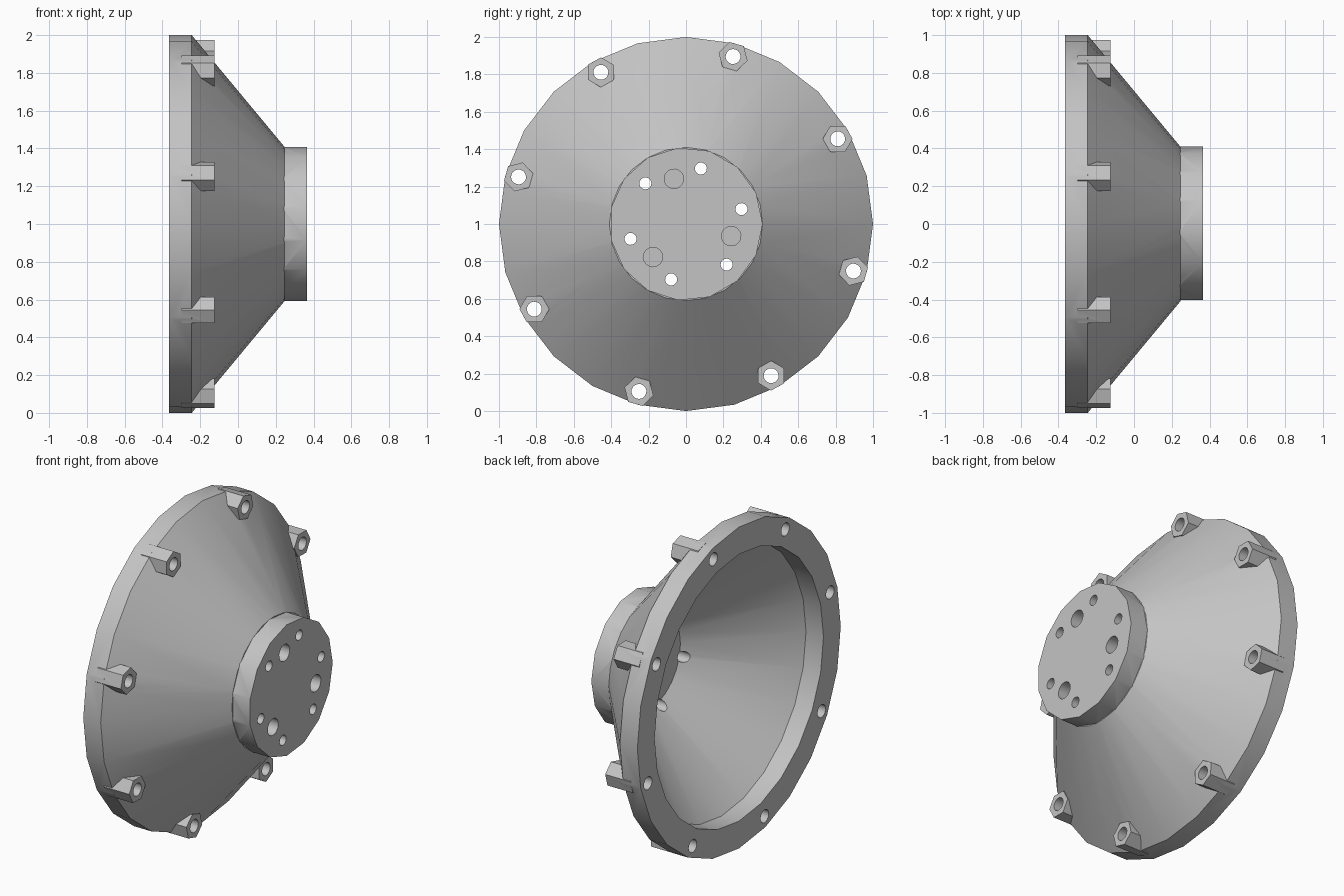
import bpy, bmesh
from math import sin, cos, radians, pi

cube = bpy.data.objects.get("Cube")
if cube:
    bpy.data.objects.remove(cube, do_unlink=True)

metal = bpy.data.materials.new("plain grey metal")
metal.use_nodes = True
GREY = (0.55, 0.55, 0.55, 1)
metal.diffuse_color = GREY
metal.node_tree.nodes["Principled BSDF"].inputs["Base Color"].default_value = GREY


def finish(name, bm):
    bmesh.ops.recalc_face_normals(bm, faces=bm.faces)
    mesh = bpy.data.meshes.new(name)
    bm.to_mesh(mesh)
    bm.free()
    mesh.materials.append(metal)
    obj = bpy.data.objects.new(name, mesh)
    bpy.context.collection.objects.link(obj)
    return obj


def lathe(name, profile, sides):
    """Revolve a closed (x, radius) profile about the x axis."""
    bm = bmesh.new()
    rings = [[bm.verts.new((x, r * cos(2 * pi * i / sides), r * sin(2 * pi * i / sides)))
              for i in range(sides)] for x, r in profile]
    for k, a in enumerate(rings):
        b = rings[(k + 1) % len(rings)]
        for i in range(sides):
            j = (i + 1) % sides
            bm.faces.new((a[i], a[j], b[j], b[i]))
    return finish(name, bm)


def add_prism(bm, x0, x1, y, z, radius, sides, turn=0):
    ends = [[bm.verts.new((x, y + radius * cos(turn + 2 * pi * i / sides),
                           z + radius * sin(turn + 2 * pi * i / sides)))
             for i in range(sides)] for x in (x0, x1)]
    for end in ends:
        bm.faces.new(end)
    for i in range(sides):
        j = (i + 1) % sides
        bm.faces.new((ends[0][i], ends[0][j], ends[1][j], ends[1][i]))


def prism_ring(name, count, start, circle, x0, x1, radius, sides, turn=0):
    """Prisms along x, spaced evenly round a circle and turned to face outward."""
    bm = bmesh.new()
    for k in range(count):
        a = radians(start) + 2 * pi * k / count
        add_prism(bm, x0, x1, circle * cos(a), circle * sin(a), radius, sides, a + turn)
    return finish(name, bm)


def combine(target, other, operation):
    mod = target.modifiers.new(operation, "BOOLEAN")
    mod.operation = operation
    mod.solver = "EXACT"
    mod.object = other
    bpy.context.view_layer.objects.active = target
    bpy.ops.object.modifier_apply(modifier=mod.name)
    bpy.data.objects.remove(other, do_unlink=True)


# Hollow cone with a thick flange at its wide end
housing = lathe("flanged_cone_housing", [
    (-0.365, 0.83), (-0.365, 1.0), (-0.245, 1.0),
    (0.245, 0.41), (0.245, 0.29), (-0.245, 0.83)], 24)

# Round hub closing the narrow end
hub = bmesh.new()
add_prism(hub, 0.243, 0.365, 0, 0, 0.41, 15)
combine(housing, finish("hub", hub), "UNION")

# Hexagonal bosses on the flange
combine(housing, prism_ring("hex_bosses", 8, 29.3, 0.93, -0.3, -0.125, 0.08, 6, pi / 6), "UNION")

# Bolt holes, hub through holes and blind dowel holes
for cutter in (
        prism_ring("flange_holes", 8, 29.3, 0.93, -0.45, -0.1, 0.04, 16),
        prism_ring("hub_holes", 6, 15, 0.307, 0.1, 0.45, 0.032, 16),
        prism_ring("dowel_holes", 3, 105, 0.25, 0.28, 0.45, 0.052, 16)):
    combine(housing, cutter, "DIFFERENCE")

# Stand on the ground with smooth curved walls and crisp edges
for v in housing.data.vertices:
    v.co.z += 1.0
bpy.ops.object.select_all(action="DESELECT")
housing.select_set(True)
bpy.context.view_layer.objects.active = housing
bpy.ops.object.shade_smooth_by_angle(angle=radians(30))
